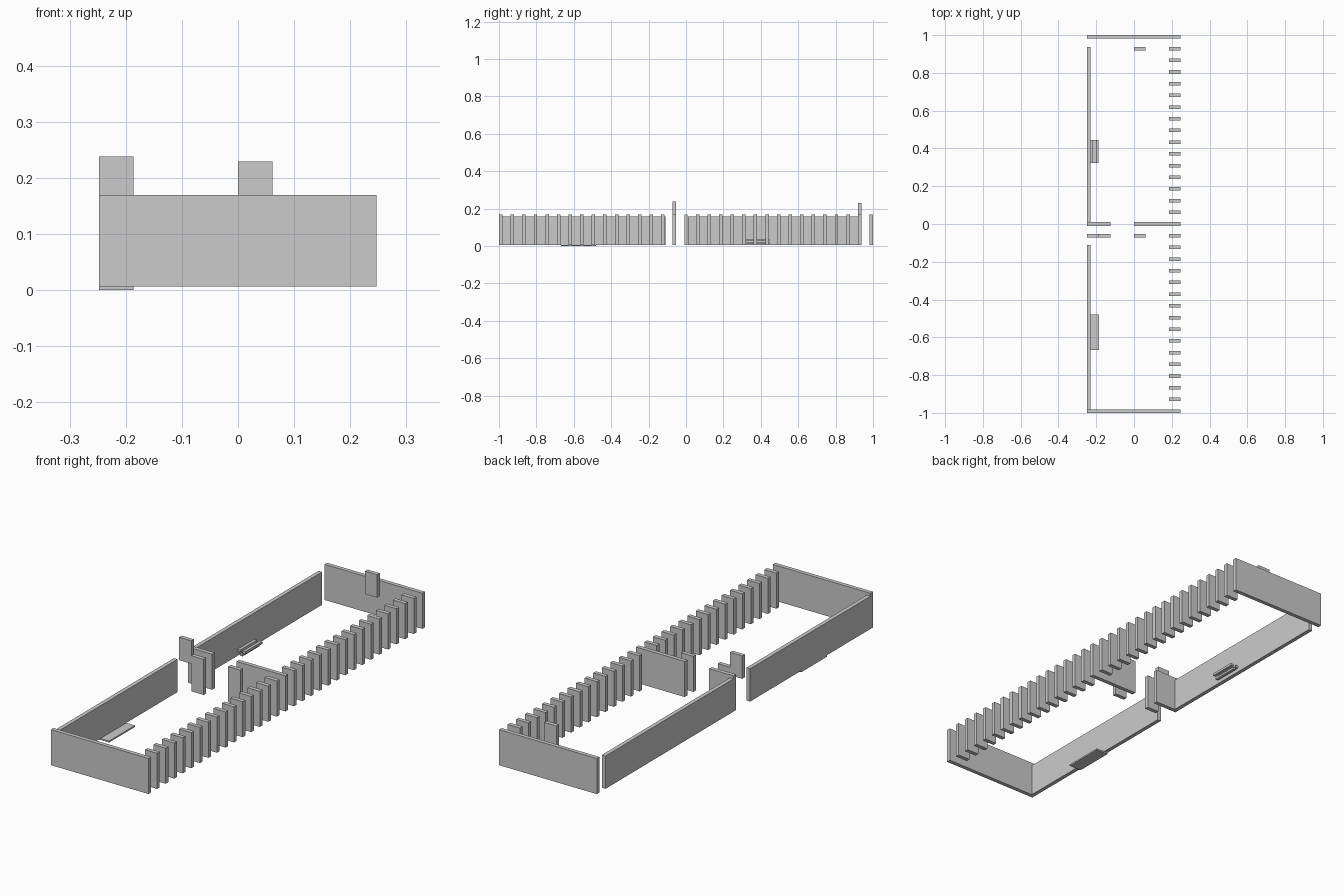
import bpy

if "Cube" in bpy.data.objects:
    bpy.data.objects.remove(bpy.data.objects["Cube"])

P = 0.0619      # grid pitch
T = 0.0186      # panel thickness
L, R = -0.248, 0.247
Z0, Z1 = 0.007, 0.17


def box(name, x0, x1, y0, y1, z0=Z0, z1=Z1):
    xs, ys, zs = (x0, x1), (y0, y1), (z0, z1)
    v = [(xs[i], ys[j], zs[k]) for i in (0, 1) for j in (0, 1) for k in (0, 1)]
    f = [(0, 1, 3, 2), (4, 6, 7, 5), (0, 4, 5, 1),
         (2, 3, 7, 6), (0, 2, 6, 4), (1, 5, 7, 3)]
    me = bpy.data.meshes.new(name)
    me.from_pydata(v, [], f)
    ob = bpy.data.objects.new(name, me)
    bpy.context.collection.objects.link(ob)
    return ob


def cross_panel(name, x0, x1, row, z0=Z0, z1=Z1):
    # panel facing front/back on a grid row
    y = row * P
    return box(name, x0, x1, y - T / 2, y + T / 2, z0, z1)


# end walls and middle partition
cross_panel("front_wall", L, R, -16)
cross_panel("back_wall", L, R, 16)
cross_panel("partition_left", L, L + 2 * P, 0)
cross_panel("partition_right", 0, R, 0)

# row of slats along the right side
for i in range(-15, 16):
    if i:
        cross_panel("side_slat", R - P, R, i)

# long left walls, slightly lower
box("left_wall_front", L, L + T, -0.982, -0.11, Z0, 0.157)
box("left_wall_back", L, L + T, 0.01, 0.937, Z0, 0.157)

# short posts beside the partition, and raised blocks
cross_panel("post_left", L + P, L + 2 * P, -1)
cross_panel("post_right", 0, P, -1)
cross_panel("raised_block_left", L, L + P, -1, 0.133, 0.238)
cross_panel("raised_block_back", 0, P, 15, 0.124, 0.229)

# flat plate under the left wall
box("floor_plate", L, L + P, -0.667, -0.48, 0, 0.007)

# small slatted ledge on the left wall
for k, (z0, z1) in enumerate([(0.026, 0.037), (0.012, 0.022), (0.026, 0.037)]):
    x = L + T + k * 0.0135
    box("ledge_bar", x, x + 0.0135, 0.323, 0.446, z0, z1)
